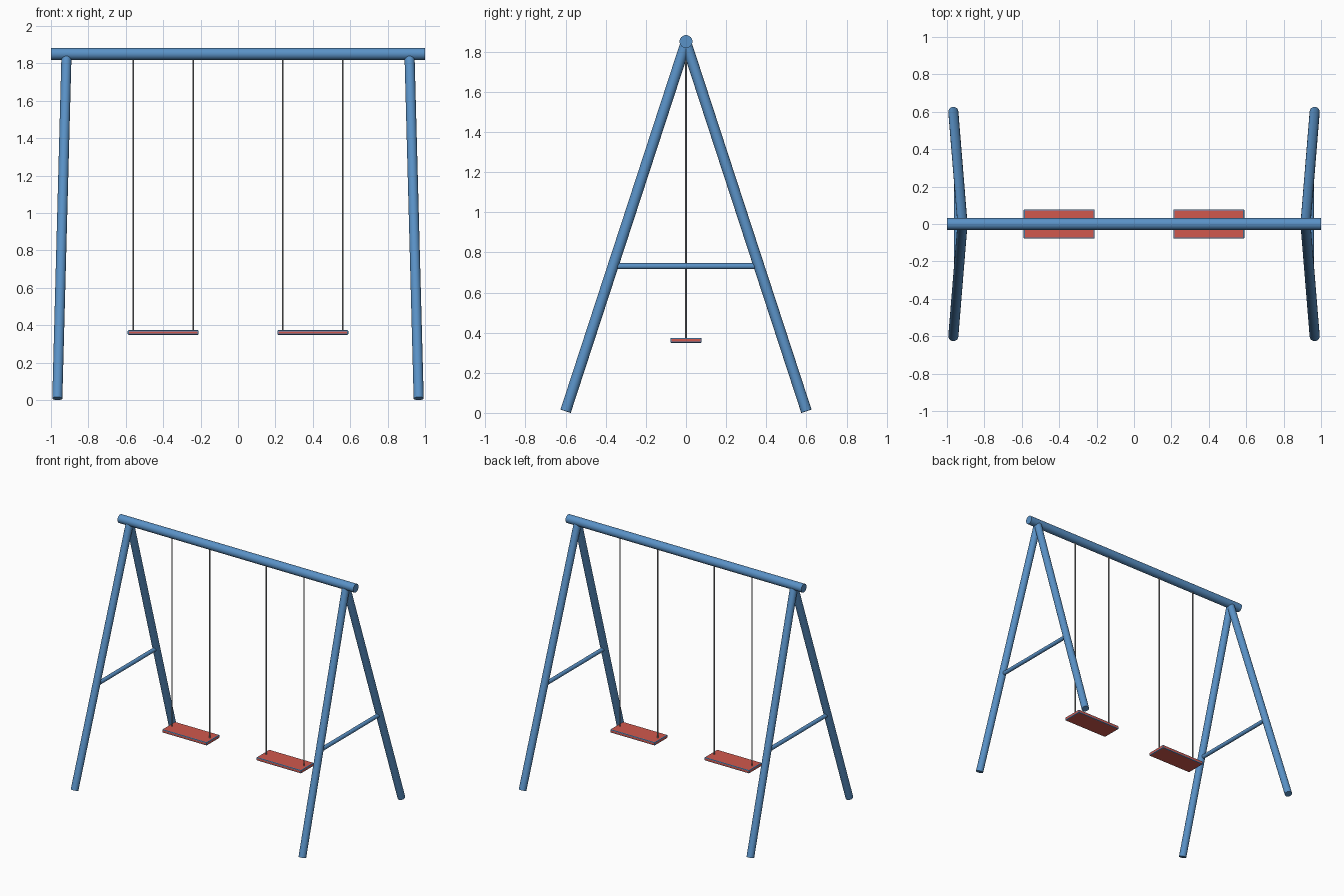
import bpy
from mathutils import Vector

if "Cube" in bpy.data.objects:
    bpy.data.objects.remove(bpy.data.objects["Cube"])


def material(name, color):
    m = bpy.data.materials.new(name)
    m.diffuse_color = (*color, 1)
    m.use_nodes = True
    m.node_tree.nodes["Principled BSDF"].inputs["Base Color"].default_value = m.diffuse_color
    return m


BLUE = material("blue paint", (0.102, 0.287, 0.57))
RED = material("red seat", (0.64, 0.098, 0.074))
GREY = material("grey rope", (0.28, 0.28, 0.285))


def tube(name, a, b, radius, mat, sides=32):
    """Smooth capped cylinder between two points."""
    a, b = Vector(a), Vector(b)
    d = b - a
    bpy.ops.mesh.primitive_cylinder_add(vertices=sides, radius=radius,
                                        depth=d.length, location=(a + b) / 2)
    ob = bpy.context.object
    ob.rotation_euler = d.to_track_quat('Z', 'Y').to_euler()
    ob.name = name
    ob.data.materials.append(mat)
    bpy.ops.object.shade_smooth_by_angle()
    return ob


BEAM_Z = 1.851

# Top beam
tube("top_beam", (-1, 0, BEAM_Z), (1, 0, BEAM_Z), 0.032, BLUE)

for side, sx in (("left", -1), ("right", 1)):
    # Splayed A-frame legs
    top = Vector((sx * 0.917, 0, BEAM_Z - 0.005))
    feet = {}
    for end, sy in (("front", -1), ("back", 1)):
        feet[end] = Vector((sx * 0.966, sy * 0.6, 0.0085))
        tube(f"{side}_{end}_leg", feet[end], top, 0.027, BLUE)

    # Crossbar, ending inside the legs
    t = 0.728 / BEAM_Z
    tube(f"{side}_crossbar", feet["front"].lerp(top, t),
         feet["back"].lerp(top, t), 0.015, BLUE, 24)

    # Seat board with blue chamfered edges
    bpy.ops.mesh.primitive_cube_add(size=1, location=(sx * 0.4, 0, 0.3615))
    seat = bpy.context.object
    seat.name = f"{side}_seat"
    seat.scale = (0.38, 0.157, 0.025)
    bpy.ops.object.transform_apply(location=False, rotation=False, scale=True)
    seat.data.materials.append(RED)
    seat.data.materials.append(BLUE)
    bev = seat.modifiers.new("chamfer", 'BEVEL')
    bev.width = 0.006
    bev.segments = 2
    bev.material = 1

    # Hanging ropes
    for where, x in (("inner", 0.24), ("outer", 0.56)):
        tube(f"{side}_{where}_rope", (sx * x, 0, 0.362),
             (sx * x, 0, BEAM_Z), 0.0045, GREY, 16)
